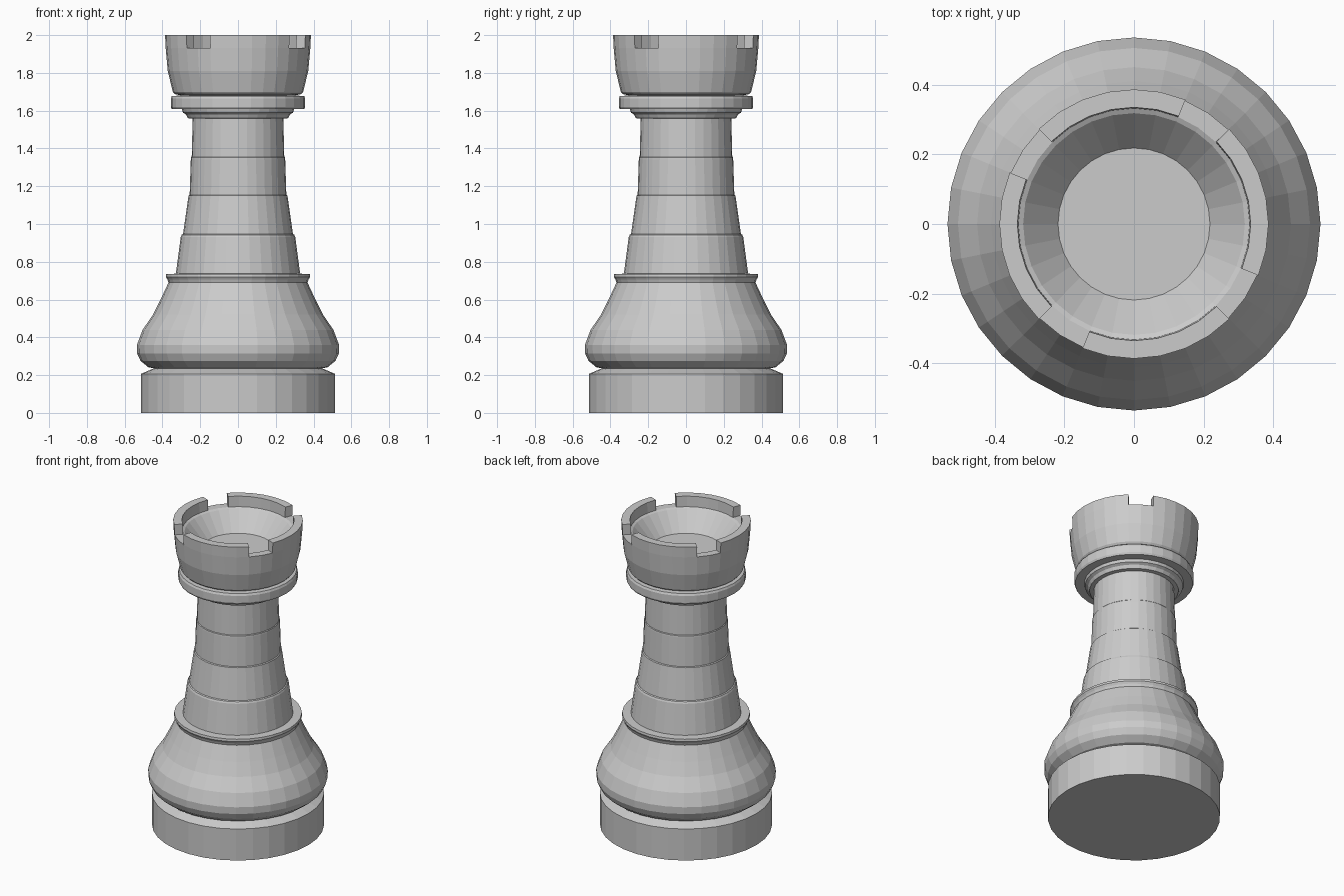
import bpy, bmesh, math

if "Cube" in bpy.data.objects:
    bpy.data.objects.remove(bpy.data.objects["Cube"])

SIDES = 32


def lathe(name, profile, merlons=None):
    """Spin a (radius, z) profile around z; radius 0 closes with a cap."""
    bm = bmesh.new()
    rings = []
    for r, z in profile:
        if r == 0:
            rings.append(None)
            continue
        rings.append([bm.verts.new((r * math.cos(2 * math.pi * j / SIDES),
                                    r * math.sin(2 * math.pi * j / SIDES), z))
                      for j in range(SIDES)])
    raised = []
    for i, (a, b) in enumerate(zip(rings, rings[1:])):
        if a is None:
            bm.faces.new(b[::-1])
        elif b is None:
            bm.faces.new(a)
        else:
            for j in range(SIDES):
                k = (j + 1) % SIDES
                f = bm.faces.new((a[j], a[k], b[k], b[j]))
                # keep two of every eight rim segments low as notches
                if merlons and i == merlons[0] and j % 8 not in (4, 5):
                    raised.append(f)
    if raised:
        out = bmesh.ops.extrude_face_region(bm, geom=raised)
        bmesh.ops.delete(bm, geom=raised, context='FACES_ONLY')
        for v in [g for g in out["geom"] if isinstance(g, bmesh.types.BMVert)]:
            v.co.x *= merlons[2]
            v.co.y *= merlons[2]
            v.co.z += merlons[1]
        bmesh.ops.recalc_face_normals(bm, faces=bm.faces)
    me = bpy.data.meshes.new(name)
    bm.to_mesh(me)
    bm.free()
    ob = bpy.data.objects.new(name, me)
    bpy.context.collection.objects.link(ob)
    return ob


# Foot disc
lathe("base", [(0, 0), (0.513, 0), (0.513, 0.207), (0.445, 0.236)])

# Bulging lower body
lathe("lower_body", [(0.445, 0.236), (0.475, 0.242), (0.516, 0.275), (0.534, 0.315),
                     (0.535, 0.36), (0.505, 0.44), (0.45, 0.52), (0.41, 0.60),
                     (0.368, 0.69)])

# Collar above the body
lathe("lower_collar", [(0.368, 0.69), (0.373, 0.705), (0.382, 0.72),
                       (0.38, 0.735), (0.329, 0.737)])

# Tapering shaft with three small steps
lathe("shaft", [(0.329, 0.737), (0.303, 0.932), (0.298, 0.943), (0.291, 0.947),
                (0.263, 1.142), (0.262, 1.15), (0.256, 1.154),
                (0.25, 1.342), (0.249, 1.352), (0.245, 1.356), (0.24, 1.558)])

# Neck ring
lathe("upper_collar", [(0.24, 1.558), (0.265, 1.56), (0.275, 1.58), (0.292, 1.59),
                       (0.297, 1.608), (0.35, 1.608), (0.356, 1.62), (0.356, 1.665),
                       (0.35, 1.678), (0.30, 1.68)])

# Crenellated head with bowl
lathe("turret", [(0.30, 1.68), (0.335, 1.688), (0.345, 1.70), (0.372, 1.81),
                 (0.383, 1.932), (0.332, 1.932), (0.318, 1.925),
                 (0.218, 1.81), (0, 1.81)],
      merlons=(4, 0.068, 1.008))
